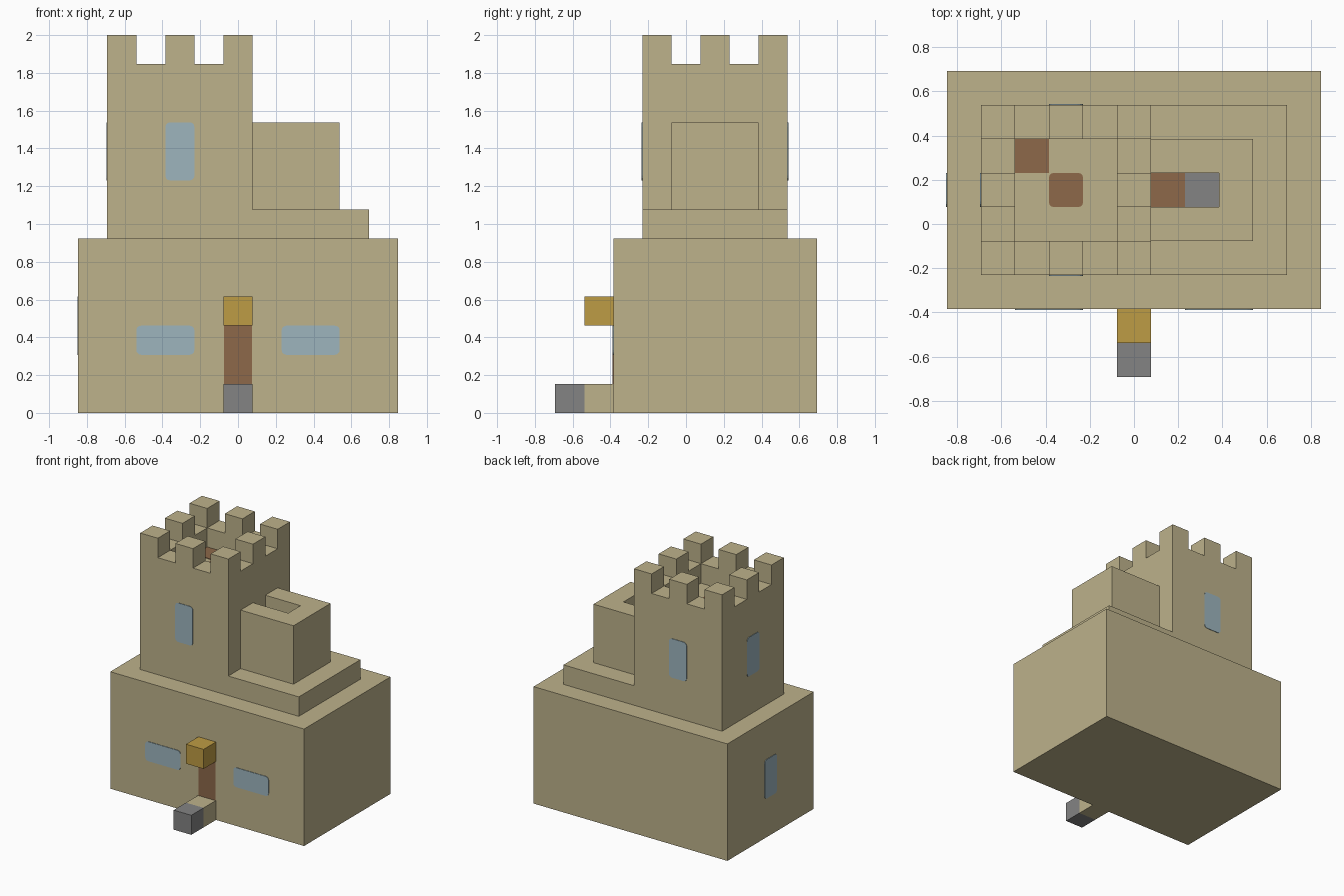
import bpy, bmesh
from mathutils import Vector, Matrix

U = 2 / 13  # one building block; all part sizes below are in blocks

cube = bpy.data.objects.get("Cube")
if cube:
    bpy.data.objects.remove(cube, do_unlink=True)


def material(name, rgb):
    mat = bpy.data.materials.new(name)
    mat.use_nodes = True
    mat.diffuse_color = (*rgb, 1)
    mat.node_tree.nodes["Principled BSDF"].inputs["Base Color"].default_value = (*rgb, 1)
    return mat


SAND = material("sandstone", (0.51, 0.445, 0.258))
GLASS = material("pale_blue_glass", (0.337, 0.462, 0.515))
WOOD = material("brown_wood", (0.266, 0.138, 0.067))
STONE = material("grey_stone", (0.227, 0.227, 0.227))
GOLD = material("gold", (0.515, 0.332, 0.058))


def make_object(name, bm, mat):
    mesh = bpy.data.meshes.new(name)
    bm.to_mesh(mesh)
    bm.free()
    mesh.materials.append(mat)
    obj = bpy.data.objects.new(name, mesh)
    bpy.context.collection.objects.link(obj)
    return obj


def block(name, mat, low, high):
    """Box between two corners given in blocks."""
    low, high = Vector(low) * U, Vector(high) * U
    bm = bmesh.new()
    bmesh.ops.create_cube(bm, size=1)
    bmesh.ops.scale(bm, vec=high - low, verts=bm.verts)
    bmesh.ops.translate(bm, vec=(low + high) / 2, verts=bm.verts)
    return make_object(name, bm, mat)


def carve(obj, low, high):
    """Cut a box out of an object."""
    cutter = block("cutter", SAND, low, high)
    cutter.hide_render = True
    mod = obj.modifiers.new("carve", "BOOLEAN")
    mod.operation = "DIFFERENCE"
    mod.solver = "EXACT"
    mod.object = cutter
    bpy.context.view_layer.objects.active = obj
    bpy.ops.object.modifier_apply(modifier=mod.name)
    bpy.data.objects.remove(cutter, do_unlink=True)


def plate(name, mat, centre, width, height, normal, radius=0.0):
    """Thin panel lying on a surface, optionally with rounded corners."""
    bm = bmesh.new()
    bmesh.ops.create_cube(bm, size=1)
    bmesh.ops.scale(bm, vec=(width * U, height * U, 0.008), verts=bm.verts)
    if radius:
        corners = [e for e in bm.edges if abs(e.verts[0].co.z - e.verts[1].co.z) > 0.001]
        bmesh.ops.bevel(bm, geom=corners, offset=radius, segments=3, profile=0.5, affect="EDGES")
    turn = Vector(normal).to_track_quat("Z", "Y").to_matrix().to_4x4()
    bm.transform(Matrix.Translation(Vector(centre) * U) @ turn)
    return make_object(name, bm, mat)


FRONT, BACK, SIDE, UP = (0, -1, 0), (0, 1, 0), (-1, 0, 0), (0, 0, 1)

# Main hall and raised terrace
block("main_hall", SAND, (-5.5, -2.5, 0), (5.5, 4.5, 6))
block("terrace", SAND, (0.5, -1.5, 6), (4.5, 3.5, 7))

# Tower with sunken roof and battlements
tower = block("tower", SAND, (-4.5, -1.5, 6), (0.5, 3.5, 13))
carve(tower, (-3.5, -0.5, 11), (-0.5, 2.5, 14))
for start in (-3.5, -1.5):
    carve(tower, (start, -3, 12), (start + 1, 5, 14))
for start in (-0.5, 1.5):
    carve(tower, (-6, start, 12), (2, start + 1, 14))

# Side chamber with open stairwell
chamber = block("side_chamber", SAND, (0.5, -0.5, 7), (3.5, 2.5, 10))
carve(chamber, (0, 0.5, 9), (2.5, 1.5, 11))
plate("stairwell_wood", WOOD, (1, 1, 9), 1, 1, UP)
plate("stairwell_stone", STONE, (2, 1, 9), 1, 1, UP)

# Tower roof hatches
plate("roof_ladder_top", WOOD, (-3, 2, 11), 1, 1, UP)
plate("roof_hatch", WOOD, (-2, 1, 11), 1, 1, UP, 0.02)

# Entrance
plate("front_door", WOOD, (0, -2.5, 2), 0.97, 2, FRONT)
block("door_canopy", GOLD, (-0.5, -3.5, 3), (0.5, -2.5, 4))
block("door_step", SAND, (-0.5, -3.5, 0), (0.5, -2.5, 1))
block("path_stone", STONE, (-0.5, -4.5, 0), (0.5, -3.5, 1))

# Windows
for name, centre, width, height, normal in (
    ("front_window_right", (-2.5, -2.5, 2.5), 2, 1, FRONT),
    ("front_window_left", (2.5, -2.5, 2.5), 2, 1, FRONT),
    ("side_window", (-5.5, 1, 3), 1, 2, SIDE),
    ("tower_front_window", (-2, -1.5, 9), 1, 2, FRONT),
    ("tower_back_window", (-2, 3.5, 9), 1, 2, BACK),
    ("tower_side_window", (-4.5, 1, 9), 1, 2, SIDE),
):
    plate(name, GLASS, centre, width, height, normal, 0.025)
